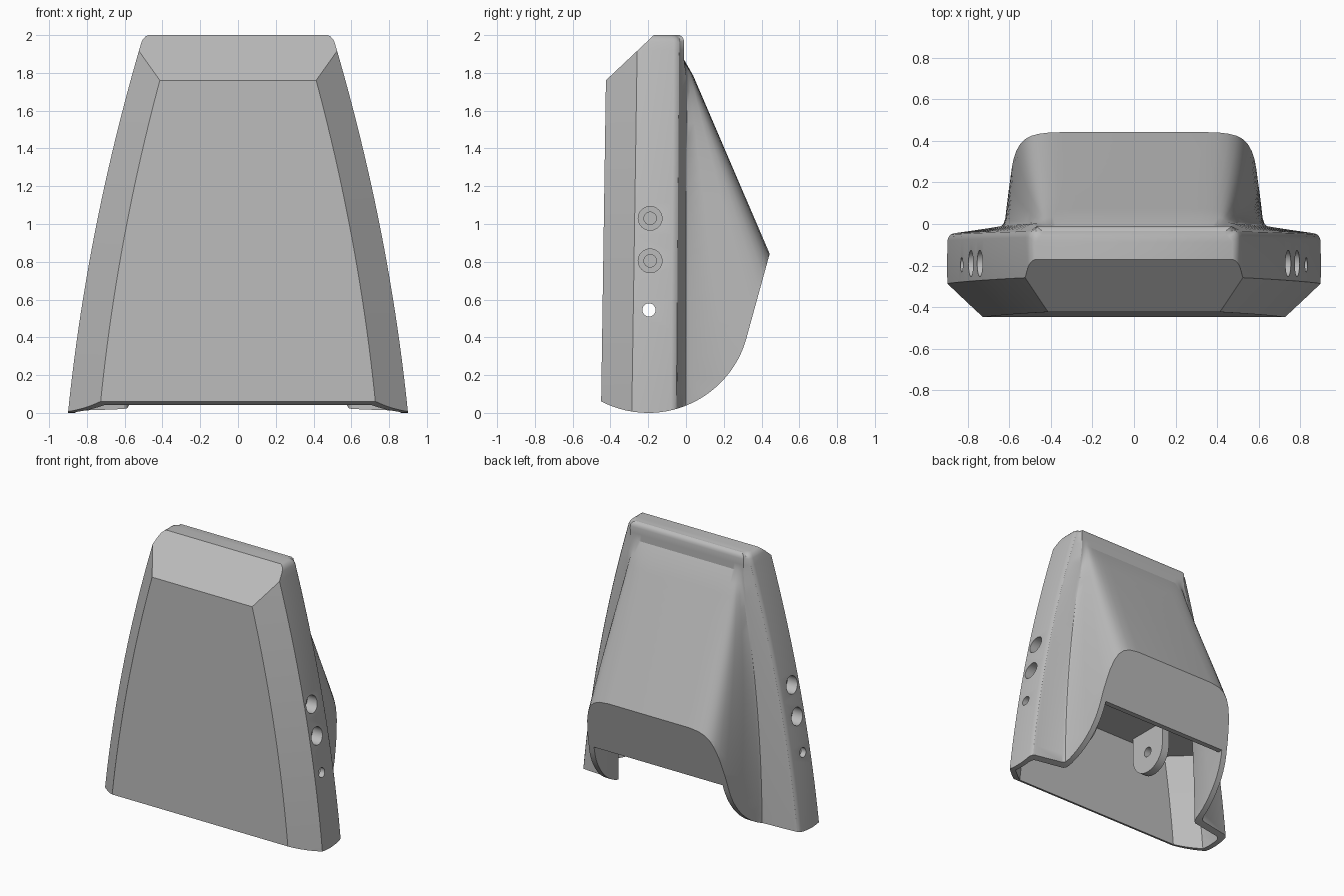
import bpy, bmesh, math

cube = bpy.data.objects.get("Cube")
if cube:
    bpy.data.objects.remove(cube, do_unlink=True)

grey = bpy.data.materials.new("plain grey")
grey.use_nodes = True
grey.diffuse_color = (0.5, 0.5, 0.5, 1)
grey.node_tree.nodes["Principled BSDF"].inputs["Base Color"].default_value = (0.5, 0.5, 0.5, 1)

# Back bulge outline: fraction of half width, fraction of depth
BULGE = [(1.04, 0), (1.015, .015), (1, .05), (.965, .3), (.935, .6), (.91, .74), (.88, .83),
         (.84, .9), (.78, .953), (.7, .985), (.57, 1)]
WALL = 0.04
SIDES = (1, -1)


def loft(name, rings):
    bm = bmesh.new()
    loops = [[bm.verts.new(p) for p in ring] for ring in rings]
    n = len(loops[0])
    for a, b in zip(loops, loops[1:]):
        for i in range(n):
            j = (i + 1) % n
            bm.faces.new((a[i], a[j], b[j], b[i]))
    bm.faces.new(loops[0])
    bm.faces.new(loops[-1])
    bmesh.ops.recalc_face_normals(bm, faces=bm.faces)
    mesh = bpy.data.meshes.new(name)
    bm.to_mesh(mesh)
    bm.free()
    mesh.materials.append(grey)
    ob = bpy.data.objects.new(name, mesh)
    bpy.context.collection.objects.link(ob)
    return ob


def prism(name, profile, x0, x1):
    """Side profile of (y, z) points pulled along x."""
    return loft(name, [[(x, y, z) for y, z in profile] for x in (x0, x1)])


def disc(y, z, r, start=0, end=360, steps=32):
    angles = [math.radians(start + (end - start) * i / steps) for i in range(steps + (end - start < 360))]
    return [(y + r * math.cos(a), z + r * math.sin(a)) for a in angles]


def boolean(ob, cutter, operation):
    mod = ob.modifiers.new("cut", "BOOLEAN")
    mod.operation, mod.solver, mod.object = operation, "EXACT", cutter
    bpy.context.view_layer.objects.active = ob
    bpy.ops.object.modifier_apply(modifier=mod.name)
    bpy.data.objects.remove(cutter, do_unlink=True)


def half_width(z):
    return 0.9 - 0.102 * z - 0.049 * z * z


def section(z, t=0.0, shrink=0.0):
    """Horizontal outline at height z, inset by wall t."""
    w = half_width(z) - t - shrink
    front, side = -0.45 + 0.0148 * z + t, -0.287 + 0.0148 * z + t * 0.4
    back = -0.025 + 0.008 * z - t - shrink
    base = 0.45 + 0.17 * (1 - min(z / 1.87, 1) ** 2)
    depth = max(0, 1.87 - z) * 0.437
    half = [(w - 0.167 + 0.007 * z + t * 0.4, front), (w, side), (w, back - 0.055), (w - 0.005, back - 0.038),
            (w - 0.014, back - 0.026), (w - 0.03, back - 0.02)]
    half += [(min(fx * base - t, w - 0.033), back + 0.012 * (depth > 0) + fy * depth) for fx, fy in BULGE]
    ring = half + [(-x, y) for x, y in reversed(half)]
    return [(x, y, z) for x, y in ring]


# Outer body with rounded top
levels = [-0.15 + 2.02 * i / 24 for i in range(25)]
rings = [section(z) for z in levels]
rings += [section(z, 0, s) for z, s in ((1.92, 0), (1.965, 0), (1.98, .004), (1.992, .012), (2, .025))]
body = loft("shell_body", rings)

# Side silhouette: curved underside, slanted back opening, top front chamfer
silhouette = disc(-0.2, 0.54, 0.54, 222, 347) + [(0.445, 0.85), (0.60, 1.43), (0.6, 2.2), (0.0425, 2.2), (-0.6, 1.595)]
boolean(body, prism("silhouette_cutter", silhouette, -1.2, 1.2), "INTERSECT")

# Hollow underside, leaving a plate below the bulge
cavity = loft("cavity_cutter", [section(-0.2 + i * 0.1, WALL) for i in range(11)])
room = [(-0.6, -0.3), (0.9, -0.3), (0.9, 0.42), (0.287, 0.42), (0.365, 0.72), (-0.6, 0.72)]
boolean(cavity, prism("room_cutter", room, -1.2, 1.2), "INTERSECT")
boolean(body, cavity, "DIFFERENCE")

# Pivot hole and counterbored screw holes
boolean(body, prism("pivot_cutter", disc(-0.196, 0.545, 0.035), -1.2, 1.2), "DIFFERENCE")
for z in (0.805, 1.03):
    for s in SIDES:
        w = half_width(z)
        for r, depth in ((0.063, 0.08), (0.033, 0.2)):
            boolean(body, prism("screw_cutter", disc(-0.19, z, r), s * (w - depth), s * 1.1), "DIFFERENCE")

# Hanging pivot lugs inside
lugs = []
for s in SIDES:
    lug = prism("left_lug" if s > 0 else "right_lug",
                disc(-0.196, 0.545, 0.16, 180, 360) + [(-0.036, 0.73), (-0.356, 0.73)], s * 0.29, s * 0.35)
    boolean(lug, prism("lug_cutter", disc(-0.196, 0.545, 0.037), s * 0.2, s * 0.5), "DIFFERENCE")
    lugs.append(lug)

# Smooth curves, sharp edges
for ob in [body] + lugs:
    bpy.ops.object.select_all(action="DESELECT")
    ob.select_set(True)
    bpy.context.view_layer.objects.active = ob
    bpy.ops.object.shade_smooth_by_angle(angle=math.radians(28))
